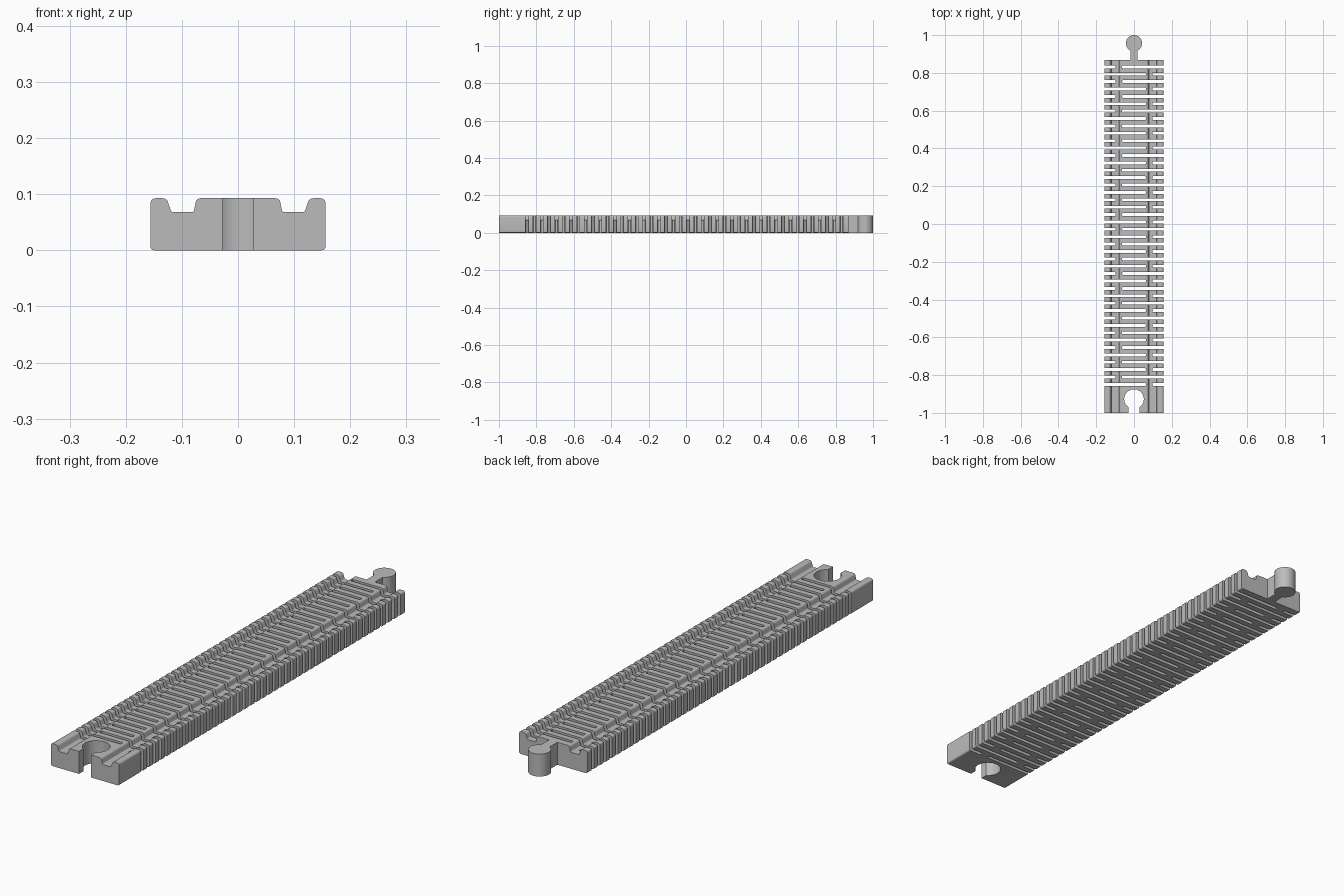
import bpy, bmesh, math
from mathutils import Vector

if "Cube" in bpy.data.objects:
    bpy.data.objects.remove(bpy.data.objects["Cube"], do_unlink=True)

HEIGHT = 0.093
FRONT, BACK = -1.0, 0.868
GAPS, FIRST, PITCH, GAP = 44, 0.832, 0.0391, 0.015
BRIDGE_X, BRIDGE_HALF = 0.08, 0.017

grey = bpy.data.materials.new("track grey")
grey.use_nodes = True
COLOUR = (0.5, 0.5, 0.5, 1)
grey.diffuse_color = COLOUR
grey.node_tree.nodes["Principled BSDF"].inputs["Base Color"].default_value = COLOUR


def rounded(corners, steps=4):
    """Replace each (x, y, radius) corner by a short curve."""
    out = []
    for i, (x, y, r) in enumerate(corners):
        p = Vector((x, y))
        if r == 0:
            out.append(p)
            continue
        a = p + (Vector(corners[i - 1][:2]) - p).normalized() * r
        b = p + (Vector(corners[(i + 1) % len(corners)][:2]) - p).normalized() * r
        for k in range(steps + 1):
            t = k / steps
            out.append(a * (1 - t) ** 2 + p * 2 * t * (1 - t) + b * t * t)
    return out


def arc(cx, cy, r, start, end, steps):
    angles = [start + (end - start) * k / steps for k in range(steps + 1)]
    return [Vector((cx + r * math.cos(a), cy + r * math.sin(a))) for a in angles]


def add_prism(bm, outline, place, offset):
    face = bm.faces.new([bm.verts.new(place(p)) for p in outline])
    res = bmesh.ops.extrude_face_region(bm, geom=[face])
    verts = [g for g in res["geom"] if isinstance(g, bmesh.types.BMVert)]
    bmesh.ops.translate(bm, verts=verts, vec=offset)


def make_object(name, bm):
    bmesh.ops.recalc_face_normals(bm, faces=bm.faces[:])
    mesh = bpy.data.meshes.new(name)
    bm.to_mesh(mesh)
    bm.free()
    mesh.materials.append(grey)
    ob = bpy.data.objects.new(name, mesh)
    bpy.context.collection.objects.link(ob)
    return ob


def select_only(ob):
    bpy.ops.object.select_all(action="DESELECT")
    ob.select_set(True)
    bpy.context.view_layer.objects.active = ob


def combine(ob, other, operation):
    mod = ob.modifiers.new(operation.lower(), "BOOLEAN")
    mod.operation, mod.solver, mod.object = operation, "EXACT", other
    select_only(ob)
    bpy.ops.object.modifier_apply(modifier=mod.name)
    bpy.data.objects.remove(other, do_unlink=True)


# Body: grooved cross-section swept along the length
half = [(0.156, 0, 0.008), (0.156, HEIGHT, 0.01), (0.127, HEIGHT, 0.008),
        (0.119, 0.068, 0.004), (0.079, 0.068, 0.004), (0.074, HEIGHT, 0.008)]
section = rounded(half + [(-x, z, r) for x, z, r in reversed(half)])
bm = bmesh.new()
add_prism(bm, section, lambda p: (p.x, FRONT, p.y), (0, BACK - FRONT, 0))
body = make_object("track_body", bm)

# Slots between the ribs, leaving one bridge on alternating sides
low = lambda p: (p.x, p.y, -0.05)
up = (0, 0, 0.2)
bm = bmesh.new()
for i in range(GAPS):
    y = FIRST - i * PITCH
    bridge = BRIDGE_X if i % 2 else -BRIDGE_X
    for side in (-1, 1):
        inner, outer, h = bridge + side * BRIDGE_HALF, side * 0.2, GAP / 2
        r = 0.005
        add_prism(bm, rounded([(inner, y - h, r), (outer, y - h, 0),
                               (outer, y + h, 0), (inner, y + h, r)], 3), low, up)
slots = make_object("slot_cutter", bm)
slots.hide_render = True
combine(body, slots, "DIFFERENCE")

# Keyhole socket in the front block
bm = bmesh.new()
NECK, RADIUS, CENTRE = 0.028, 0.052, -0.927
turn = math.asin(NECK / RADIUS)
keyhole = arc(0, CENTRE, RADIUS, -math.pi / 2 + turn, 1.5 * math.pi - turn, 36)
keyhole += [Vector((-NECK, -1.1)), Vector((NECK, -1.1))]
add_prism(bm, keyhole, low, up)
socket = make_object("socket_cutter", bm)
socket.hide_render = True
combine(body, socket, "DIFFERENCE")

# Peg and neck at the back end
bm = bmesh.new()
NECK, RADIUS = 0.019, 0.043
turn = math.asin(NECK / RADIUS)
peg = arc(0, 1 - RADIUS, RADIUS, -math.pi / 2 + turn, 1.5 * math.pi - turn, 36)
peg += [Vector((-NECK, BACK - 0.01)), Vector((NECK, BACK - 0.01))]
add_prism(bm, peg, lambda p: (p.x, p.y, 0), (0, 0, HEIGHT))
connector = make_object("connector_peg", bm)

for ob in (body, connector):
    select_only(ob)
    bpy.ops.object.shade_smooth_by_angle(angle=math.radians(30))
